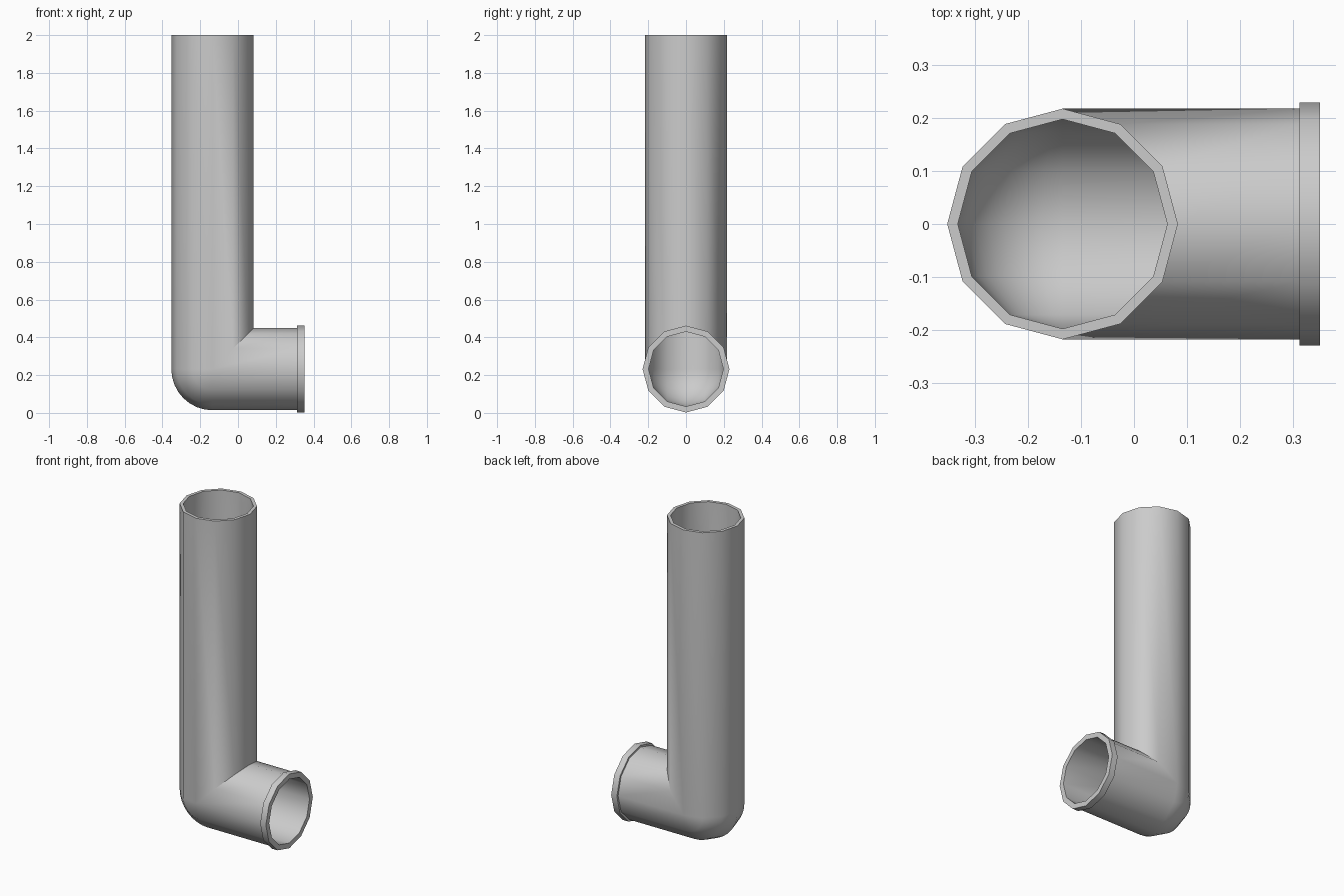
import bpy, bmesh, math

if "Cube" in bpy.data.objects:
    bpy.data.objects.remove(bpy.data.objects["Cube"])

SIDES = 12
CX, CZ = -0.135, 0.232        # where the two pipe axes meet
TOP, END = 2.0, 0.352         # pipe ends
R_OUT, R_IN, R_RIM = 0.218, 0.198, 0.23
BEND = 8

bm = bmesh.new()


def ring(point, r):
    """One 12-sided loop; point(u) gives x and z for the in-plane offset u."""
    verts = []
    for i in range(SIDES):
        a = 2 * math.pi * i / SIDES
        x, z = point(r * math.cos(a))
        verts.append(bm.verts.new((x, r * math.sin(a), z)))
    return verts


def upright(z, r):
    return ring(lambda u: (CX + u, z), r)


def level(x, r):
    return ring(lambda u: (x, CZ + u), r)


def elbow(r):
    """Rounded outside, mitred inside."""
    rings = []
    for k in range(BEND + 1):
        p = math.pi / 2 * k / BEND

        def point(u, p=p):
            if u > 1e-6:
                return CX + u, CZ + u
            return CX + u * math.cos(p), CZ + u * math.sin(p)
        rings.append(ring(point, r))
    return rings


# Outer skin, end collar, then inner skin back to the top
loops = [upright(TOP, R_OUT)] + elbow(R_OUT)
loops += [level(0.313, R_OUT), level(0.313, R_RIM), level(END, R_RIM), level(END, R_IN)]
loops += elbow(R_IN)[::-1] + [upright(TOP, R_IN)]
for a, b in zip(loops, loops[1:] + loops[:1]):
    for i in range(SIDES):
        j = (i + 1) % SIDES
        bm.faces.new((a[i], a[j], b[j], b[i]))

bmesh.ops.remove_doubles(bm, verts=bm.verts[:], dist=1e-5)
bmesh.ops.recalc_face_normals(bm, faces=bm.faces[:])

mesh = bpy.data.meshes.new("elbow_pipe")
bm.to_mesh(mesh)
bm.free()
pipe = bpy.data.objects.new("elbow_pipe", mesh)
bpy.context.collection.objects.link(pipe)
bpy.context.view_layer.objects.active = pipe
pipe.select_set(True)
bpy.ops.object.shade_smooth_by_angle(angle=math.radians(40))
